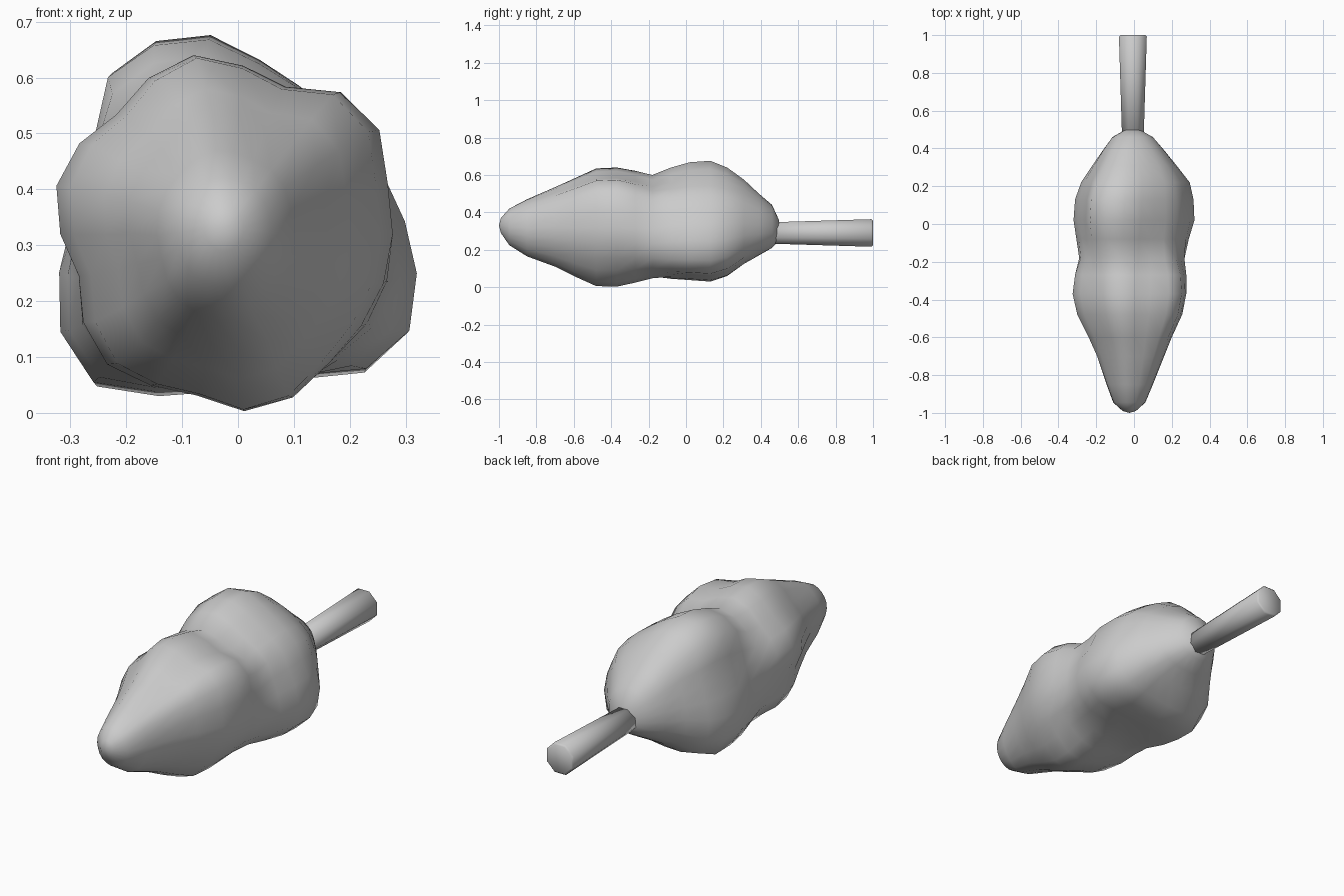
import bpy, bmesh, math
from mathutils import Matrix

if "Cube" in bpy.data.objects:
    bpy.data.objects.remove(bpy.data.objects["Cube"])

N = 22  # points around each ring

# Lumpy outlines (x, z) of the two bulges
FRONT = [(.28, .32), (.265, .43), (.26, .495), (.23, .55), (.17, .577), (.09, .58), (.05, .59),
         (0, .625), (-.06, .64), (-.13, .615), (-.22, .52), (-.27, .49), (-.31, .44), (-.325, .38),
         (-.31, .31), (-.28, .25), (-.265, .14), (-.23, .09), (-.08, .04), (0, .01), (.06, .003),
         (.1, .03), (.14, .07), (.2, .13), (.25, .2)]
BACK = [(.31, .31), (.27, .4), (.24, .48), (.17, .54), (.07, .6), (0, .655), (-.08, .677),
        (-.155, .657), (-.23, .6), (-.25, .5), (-.27, .4), (-.3, .29), (-.32, .22), (-.31, .13),
        (-.27, .055), (-.2, .03), (-.09, .04), (.05, .055), (.14, .065), (.26, .08), (.305, .13),
        (.323, .22)]

# Rings: y, x min, x max, z min, z max, blend to back outline, lumpiness
RINGS = [(-.99, -.06, .01, .29, .37, 0, 0), (-.945, -.11, .06, .225, .42, 0, .15),
         (-.85, -.145, .1, .165, .47, 0, .35), (-.7, -.195, .16, .11, .535, 0, .65),
         (-.6, -.24, .2, .06, .58, 0, .9), (-.48, -.3, .255, .006, .635, 0, 1),
         (-.37, -.325, .277, .003, .64, 0, 1), (-.27, -.312, .277, .025, .622, .15, 1),
         (-.18, -.29, .268, .048, .6, .5, .95), (-.08, -.305, .29, .045, .64, .85, 1),
         (.02, -.32, .32, .038, .668, 1, 1), (.13, -.312, .315, .03, .676, 1, 1),
         (.22, -.28, .295, .06, .64, 1, .9), (.31, -.22, .225, .125, .575, 1, .7),
         (.39, -.165, .16, .17, .5, 1, .5), (.46, -.115, .1, .21, .44, 1, .3),
         (.497, -.05, .035, .25, .36, 1, 0)]


def polar(outline, cx, cz):
    """Radius of an outline at N even angles."""
    pts = sorted((math.atan2(z - cz, x - cx) % math.tau, math.hypot(x - cx, z - cz))
                 for x, z in outline)
    pts = [(pts[-1][0] - math.tau, pts[-1][1])] + pts + [(pts[0][0] + math.tau, pts[0][1])]
    radii = []
    for i in range(N):
        a = math.tau * i / N
        for (a0, r0), (a1, r1) in zip(pts, pts[1:]):
            if a0 <= a <= a1:
                radii.append(r0 + (r1 - r0) * (a - a0) / max(a1 - a0, 1e-6))
                break
    return radii


def fit(values, lo, hi):
    a, b = min(values), max(values)
    return [lo + (v - a) / (b - a) * (hi - lo) for v in values]


def finish(name, bm):
    bmesh.ops.recalc_face_normals(bm, faces=bm.faces)
    for f in bm.faces:
        f.smooth = True
    me = bpy.data.meshes.new(name)
    bm.to_mesh(me)
    bm.free()
    ob = bpy.data.objects.new(name, me)
    bpy.context.collection.objects.link(ob)
    return ob


# Meat: lofted lumpy rings closed by a point at each end
front, back = polar(FRONT, -.03, .32), polar(BACK, 0, .34)
bm = bmesh.new()
rings = []
for y, x0, x1, z0, z1, t, k in RINGS:
    rad = [.32 + k * (f + (b - f) * t - .32) for f, b in zip(front, back)]
    xs = fit([r * math.cos(math.tau * i / N) for i, r in enumerate(rad)], x0, x1)
    zs = fit([r * math.sin(math.tau * i / N) for i, r in enumerate(rad)], z0, z1)
    rings.append([bm.verts.new((x, y, z)) for x, z in zip(xs, zs)])
for a, b in zip(rings, rings[1:]):
    for i in range(N):
        j = (i + 1) % N
        bm.faces.new((a[i], a[j], b[j], b[i]))
for ring, tip in ((rings[0], (-.025, -1, .33)), (rings[-1], (-.01, .505, .3))):
    v = bm.verts.new(tip)
    for i in range(N):
        bm.faces.new((ring[i], ring[(i + 1) % N], v))
finish("meat", bm)

# Bone: eight-sided tapered handle with a softened end
bm = bmesh.new()
bmesh.ops.create_cone(bm, cap_ends=True, segments=8, radius1=.08, radius2=.06, depth=.6,
                      matrix=Matrix.Translation((-.006, .7, .29)) @ Matrix.Rotation(math.pi / 2, 4, 'X')
                      @ Matrix.Rotation(math.pi / 8, 4, 'Z'))
rim = [e for e in bm.edges if all(v.co.y > .95 for v in e.verts)]
bmesh.ops.bevel(bm, geom=rim, offset=.008, segments=1, affect='EDGES')
finish("bone", bm)
